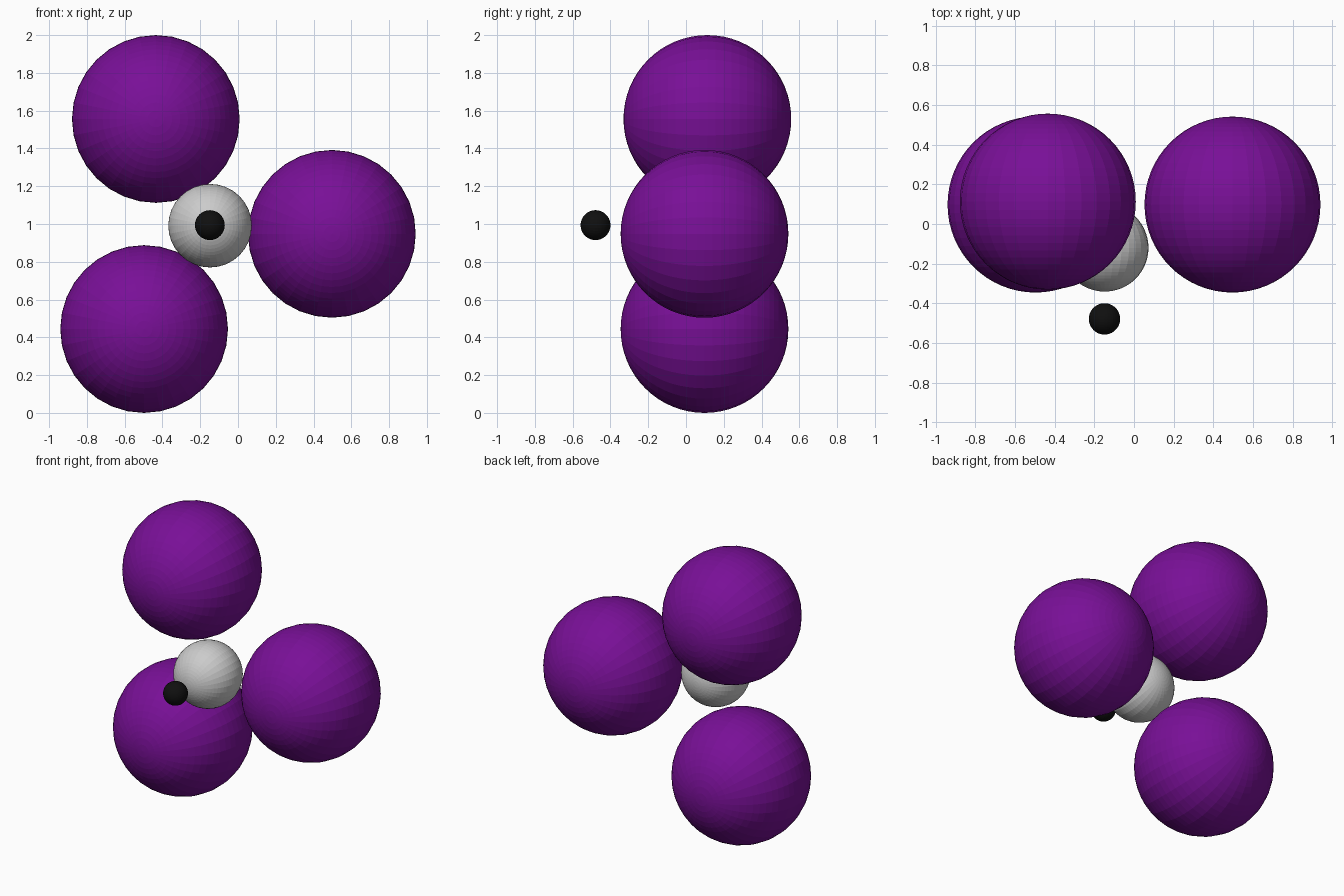
import bpy
from math import pi

if "Cube" in bpy.data.objects:
    bpy.data.objects.remove(bpy.data.objects["Cube"])


def material(name, rgb):
    mat = bpy.data.materials.new(name)
    mat.diffuse_color = (*rgb, 1)
    mat.use_nodes = True
    mat.node_tree.nodes["Principled BSDF"].inputs["Base Color"].default_value = mat.diffuse_color
    return mat


def atom(name, centre, radius, mat):
    # Faceted ball with its poles along y
    bpy.ops.mesh.primitive_uv_sphere_add(segments=32, ring_count=32, radius=radius,
                                         location=centre, rotation=(pi / 2, 0, 0))
    ball = bpy.context.object
    ball.name = name
    if mat:
        ball.data.materials.append(mat)


purple = material("purple", (0.19, 0.005, 0.31))
black = material("black", (0.005, 0.005, 0.005))

# Three large outer atoms
for name, centre in (("upper_large_atom", (-0.435, 0.113, 1.556)),
                     ("lower_large_atom", (-0.497, 0.098, 0.444)),
                     ("right_large_atom", (0.497, 0.098, 0.948))):
    atom(name, centre, 0.444, purple)

# Central atom and the small one in front of it
atom("central_atom", (-0.148, -0.12, 0.991), 0.221, None)
atom("small_front_atom", (-0.149, -0.479, 0.994), 0.079, black)
